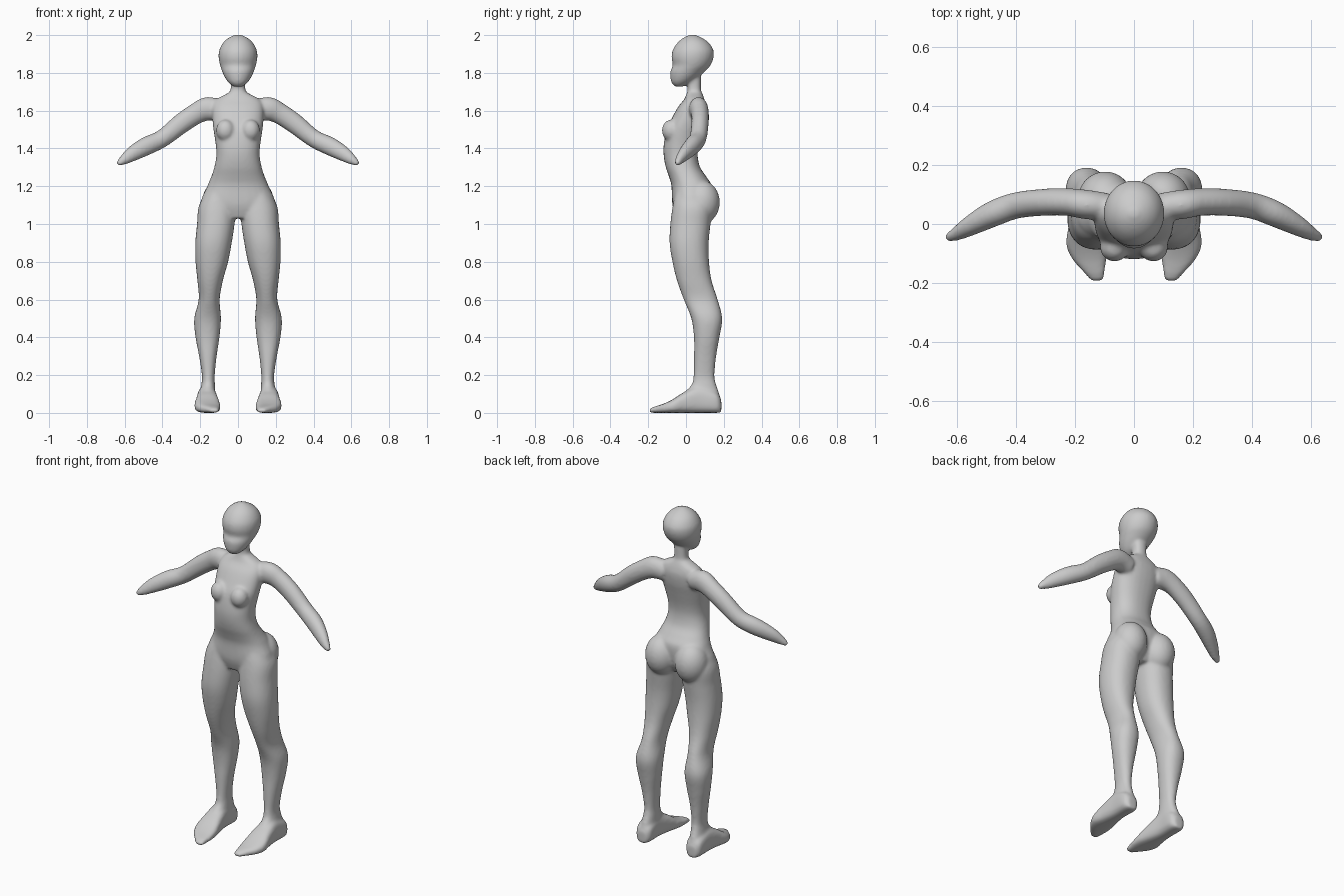
import bpy, bmesh, math
from mathutils import Vector, Matrix

if "Cube" in bpy.data.objects:
    bpy.data.objects.remove(bpy.data.objects["Cube"])

bm = bmesh.new()
SIDES = 28


def smooth_rows(rows, steps=4):
    """Catmull-Rom interpolation of tuples."""
    out = []
    for i in range(len(rows) - 1):
        a, b, c, d = (rows[max(i - 1, 0)], rows[i], rows[i + 1],
                      rows[min(i + 2, len(rows) - 1)])
        for s in range(steps):
            t = s / steps
            out.append([0.5 * (2 * q + (r - p) * t + (2 * p - 5 * q + 4 * r - w) * t * t
                               + (3 * q - p - 3 * r + w) * t ** 3)
                        for p, q, r, w in zip(a, b, c, d)])
    out.append(list(rows[-1]))
    return out


def loft(rings, power=2.0, side=1):
    """Skin (centre, u axis, v axis) superellipse rings, capped at both ends."""
    prev = None
    for n, (c, u, v) in enumerate(rings):
        ring = []
        for k in range(SIDES):
            a = 2 * math.pi * k / SIDES
            cu, sv = math.cos(a), math.sin(a)
            p = (c + u * math.copysign(abs(cu) ** (2 / power), cu)
                 + v * math.copysign(abs(sv) ** (2 / power), sv))
            ring.append(bm.verts.new((p.x * side, p.y, p.z)))
        if prev:
            for k in range(SIDES):
                j = (k + 1) % SIDES
                bm.faces.new((prev[k], prev[j], ring[j], ring[k]))
        if n in (0, len(rings) - 1):
            bm.faces.new(ring)
        prev = ring


def stack(rows, power=2.0, side=1):
    """Rows of z, x min, x max, y front, y back."""
    loft([(Vector(((x0 + x1) / 2, (y0 + y1) / 2, z)),
           Vector(((x1 - x0) / 2, 0, 0)), Vector((0, (y1 - y0) / 2, 0)))
          for z, x0, x1, y0, y1 in smooth_rows(rows)], power, side)


def ball(centre, radii):
    m = Matrix.Translation(centre) @ Matrix.Diagonal((*radii, 1))
    bmesh.ops.create_uvsphere(bm, u_segments=28, v_segments=18, radius=1, matrix=m)


def centred(rows):
    return [(z, -r, r, y0, y1) for z, r, y0, y1 in rows]


# torso and neck
stack(centred([
    (1.03, .09, -.05, .09), (1.10, .195, -.072, .125), (1.20, .163, -.077, .135),
    (1.25, .142, -.09, .108), (1.30, .126, -.107, .075), (1.36, .115, -.118, .062),
    (1.42, .118, -.118, .066), (1.50, .13, -.103, .085), (1.56, .136, -.075, .1),
    (1.62, .135, -.042, .106), (1.66, .115, -.01, .098), (1.69, .06, .003, .087),
    (1.71, .04, .008, .08), (1.78, .04, .008, .08)]), 2.3)

# head with brow dip and jaw
stack(centred([
    (1.728, .025, -.06, -.015), (1.75, .052, -.078, .03), (1.78, .072, -.083, .07),
    (1.81, .085, -.083, .104), (1.84, .095, -.07, .13), (1.88, .103, -.077, .146),
    (1.92, .1, -.071, .146), (1.96, .079, -.045, .121), (1.987, .048, -.012, .083),
    (2.003, .012, .024, .045)]))

leg = [
    (.04, .12, .21, .02, .18), (.10, .12, .203, -.01, .177), (.15, .122, .194, .03, .16),
    (.20, .123, .191, .04, .151), (.30, .113, .206, .042, .16), (.40, .098, .225, .042, .177),
    (.50, .09, .232, .028, .192), (.60, .097, .208, -.012, .168), (.70, .08, .215, -.048, .136),
    (.80, .052, .225, -.072, .122), (.90, .033, .226, -.087, .12), (1.00, .018, .217, -.083, .13),
    (1.10, .01, .206, -.07, .14), (1.20, .03, .15, -.05, .11)]

# y, x centre, half width, height
foot = [
    (.187, .165, .025, .07), (.16, .165, .048, .11), (.07, .165, .05, .14),
    (-.01, .163, .06, .11), (-.07, .162, .069, .072), (-.12, .152, .058, .048),
    (-.165, .135, .036, .034), (-.193, .125, .02, .022)]

# x, y, z, half thickness, half depth
arm = [
    (.09, .06, 1.60, .055, .045), (.16, .066, 1.61, .063, .05), (.22, .074, 1.585, .056, .047),
    (.30, .074, 1.532, .053, .046), (.40, .063, 1.453, .047, .045), (.48, .034, 1.415, .049, .044),
    (.55, -.003, 1.377, .042, .035), (.60, -.032, 1.343, .029, .024), (.637, -.048, 1.316, .012, .014)]

for side in (1, -1):
    stack(leg, 2.2, side)
    loft([(Vector((cx, y, h / 2)), Vector((w, 0, 0)), Vector((0, 0, h / 2)))
          for y, cx, w, h in smooth_rows(foot)], 2.8, side)
    pts = smooth_rows(arm)
    rings = []
    for i, (x, y, z, thick, depth) in enumerate(pts):
        t = (Vector(pts[min(i + 1, len(pts) - 1)][:3]) - Vector(pts[max(i - 1, 0)][:3])).normalized()
        up = t.cross(Vector((0, 1, 0))).normalized()
        rings.append((Vector((x, y, z)), up.cross(t) * depth, up * thick))
    loft(rings, 2.0, side)
    # bust and buttocks
    ball((side * .066, -.078, 1.495), (.05, .05, .058))
    ball((side * .098, .085, 1.115), (.093, .094, .115))

bmesh.ops.recalc_face_normals(bm, faces=bm.faces[:])
mesh = bpy.data.meshes.new("body")
bm.to_mesh(mesh)
bm.free()
body = bpy.data.objects.new("body", mesh)
bpy.context.collection.objects.link(body)

# fuse the parts into one soft skin
fuse = body.modifiers.new("fuse", 'REMESH')
fuse.mode = 'VOXEL'
fuse.voxel_size = 0.008
fuse.use_smooth_shade = True
soft = body.modifiers.new("soften", 'SMOOTH')
soft.factor = 0.5
soft.iterations = 10
